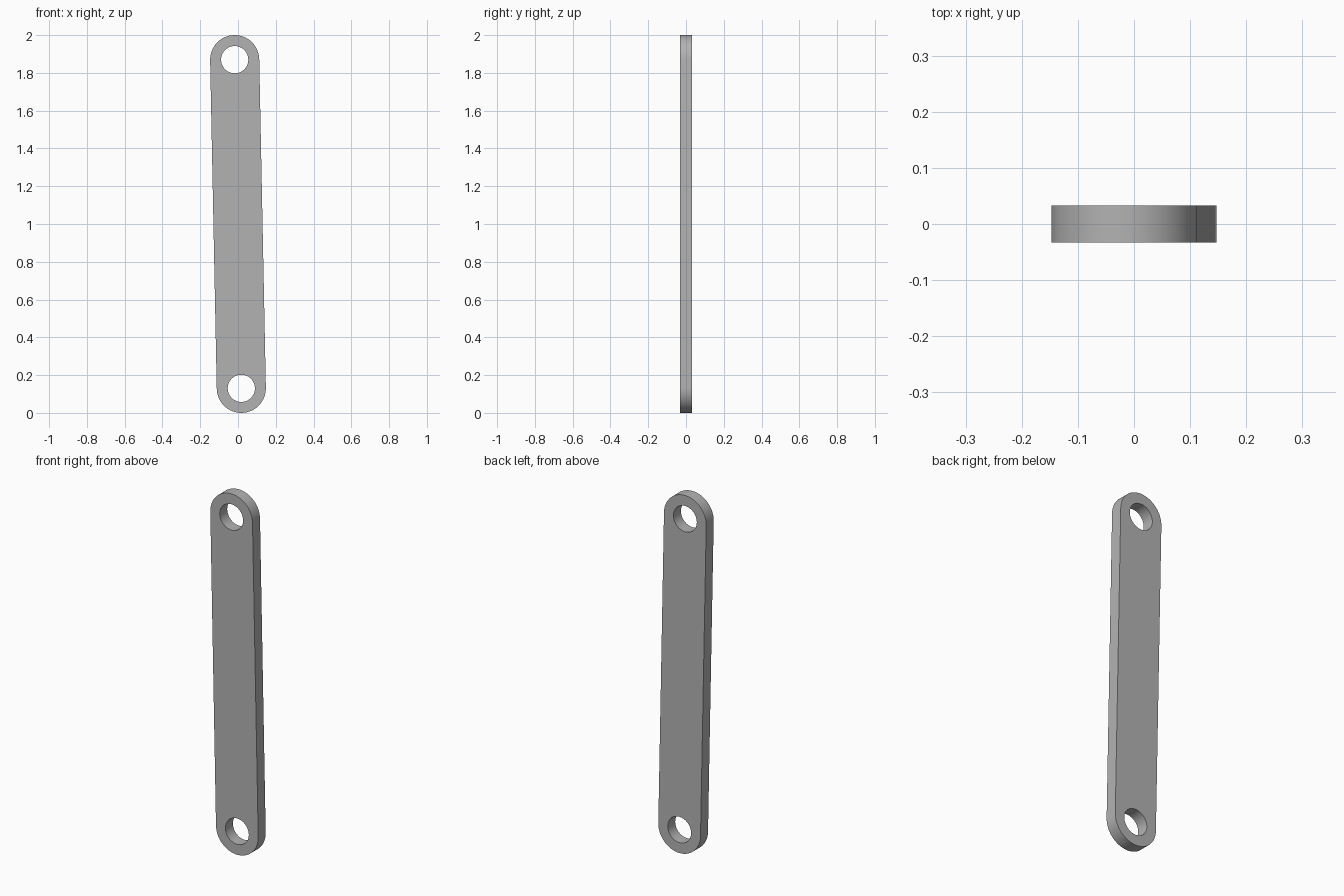
import bpy
import bmesh
from math import sin, cos, pi, atan2
from mathutils import Vector

cube = bpy.data.objects.get("Cube")
if cube:
    bpy.data.objects.remove(cube, do_unlink=True)

END_RADIUS = 0.13
HOLE_RADIUS = 0.072
THICKNESS = 0.066
SEGMENTS = 64
TOP = Vector((-0.0175, 0, 1.87))
BOTTOM = Vector((0.0175, 0, 0.13))

# Grey metal
metal = bpy.data.materials.new("grey metal")
metal.use_nodes = True
grey = (0.45, 0.45, 0.45, 1)
metal.diffuse_color = grey
metal.node_tree.nodes["Principled BSDF"].inputs["Base Color"].default_value = grey


def arc(center, radius, start, sweep, count):
    """Points along an arc in the front plane."""
    return [center + radius * Vector((cos(start + sweep * i / count), 0,
                                      sin(start + sweep * i / count)))
            for i in range(count + 1)]


def add_loop(bm, points):
    verts = [bm.verts.new(p) for p in points]
    return [bm.edges.new((v, verts[i - 1])) for i, v in enumerate(verts)]


# Rounded outline following the slightly leaning axis, with a hole at each end
axis = TOP - BOTTOM
side = atan2(axis.z, axis.x) - pi / 2
outline = (arc(TOP, END_RADIUS, side, pi, SEGMENTS // 2)
           + arc(BOTTOM, END_RADIUS, side + pi, pi, SEGMENTS // 2))
bm = bmesh.new()
edges = add_loop(bm, outline)
for center in (TOP, BOTTOM):
    edges += add_loop(bm, arc(center, HOLE_RADIUS, 0, 2 * pi, SEGMENTS)[:-1])
bmesh.ops.triangle_fill(bm, edges=edges, use_beauty=True, use_dissolve=False)

# Thicken the flat profile into a plate centred on y = 0
bmesh.ops.translate(bm, verts=bm.verts, vec=(0, -THICKNESS / 2, 0))
solid = bmesh.ops.extrude_face_region(bm, geom=bm.faces[:], use_keep_orig=True)
back = [g for g in solid["geom"] if isinstance(g, bmesh.types.BMVert)]
bmesh.ops.translate(bm, verts=back, vec=(0, THICKNESS, 0))
bmesh.ops.recalc_face_normals(bm, faces=bm.faces)

mesh = bpy.data.meshes.new("link_bar")
bm.to_mesh(mesh)
bm.free()
mesh.materials.append(metal)
bar = bpy.data.objects.new("link_bar", mesh)
bpy.context.collection.objects.link(bar)

# Smooth rounded ends and holes, crisp rims
bpy.ops.object.select_all(action="DESELECT")
bar.select_set(True)
bpy.context.view_layer.objects.active = bar
bpy.ops.object.shade_smooth_by_angle(angle=pi / 6)
